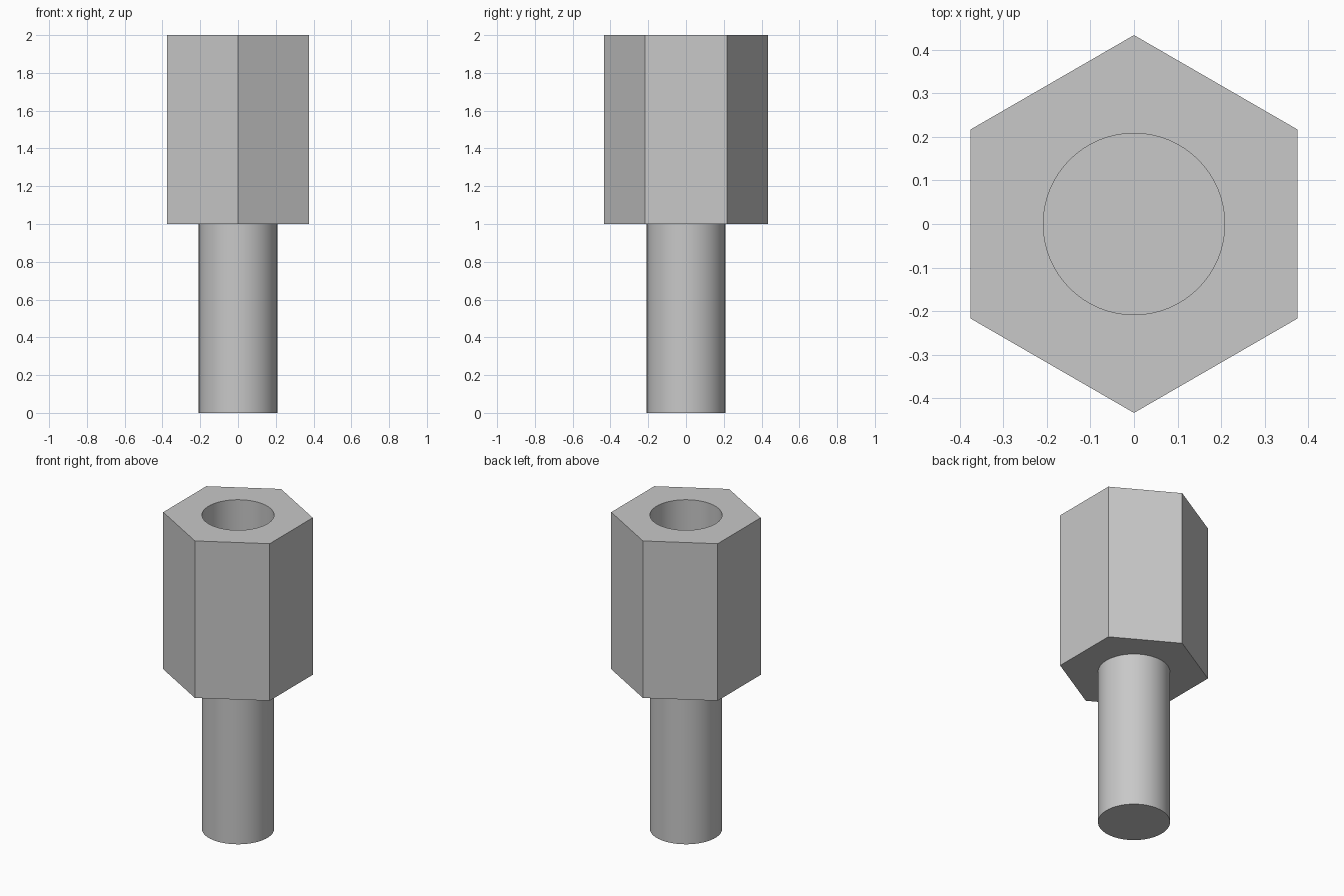
import bpy
import math

cube = bpy.data.objects.get("Cube")
if cube:
    bpy.data.objects.remove(cube, do_unlink=True)

HEX_RADIUS = 0.433
BORE_RADIUS = 0.208
SHOULDER = 1.0
TOP = 2.0
BORE_DEPTH = 0.75

# Plain grey metal
metal = bpy.data.materials.new("grey_metal")
metal.use_nodes = True
grey = (0.58, 0.58, 0.58, 1.0)
metal.diffuse_color = grey
metal.node_tree.nodes["Principled BSDF"].inputs["Base Color"].default_value = grey


def prism(name, radius, bottom, top, sides, turn=0.0):
    """Upright prism between two heights."""
    bpy.ops.mesh.primitive_cylinder_add(
        vertices=sides, radius=radius, depth=top - bottom,
        location=(0, 0, (bottom + top) / 2), rotation=(0, 0, turn))
    obj = bpy.context.object
    obj.name = name
    obj.data.materials.append(metal)
    bpy.ops.object.transform_apply(location=True, rotation=True, scale=True)
    return obj


def smooth(obj):
    bpy.ops.object.select_all(action="DESELECT")
    obj.select_set(True)
    bpy.context.view_layer.objects.active = obj
    bpy.ops.object.shade_smooth_by_angle(angle=math.radians(30))


# Round stud below the shoulder
stud = prism("threaded_stud", BORE_RADIUS, 0, SHOULDER, 64)
smooth(stud)

# Hexagonal body with corners at front and back
body = prism("hex_body", HEX_RADIUS, SHOULDER, TOP, 6)

# Blind bore from the top
cutter = prism("bore_cutter", BORE_RADIUS, TOP - BORE_DEPTH, TOP + 0.1, 64)
bpy.context.view_layer.objects.active = body
bore = body.modifiers.new("bore", "BOOLEAN")
bore.operation = "DIFFERENCE"
bore.solver = "EXACT"
bore.object = cutter
bpy.ops.object.modifier_apply(modifier=bore.name)
bpy.data.objects.remove(cutter, do_unlink=True)
smooth(body)
